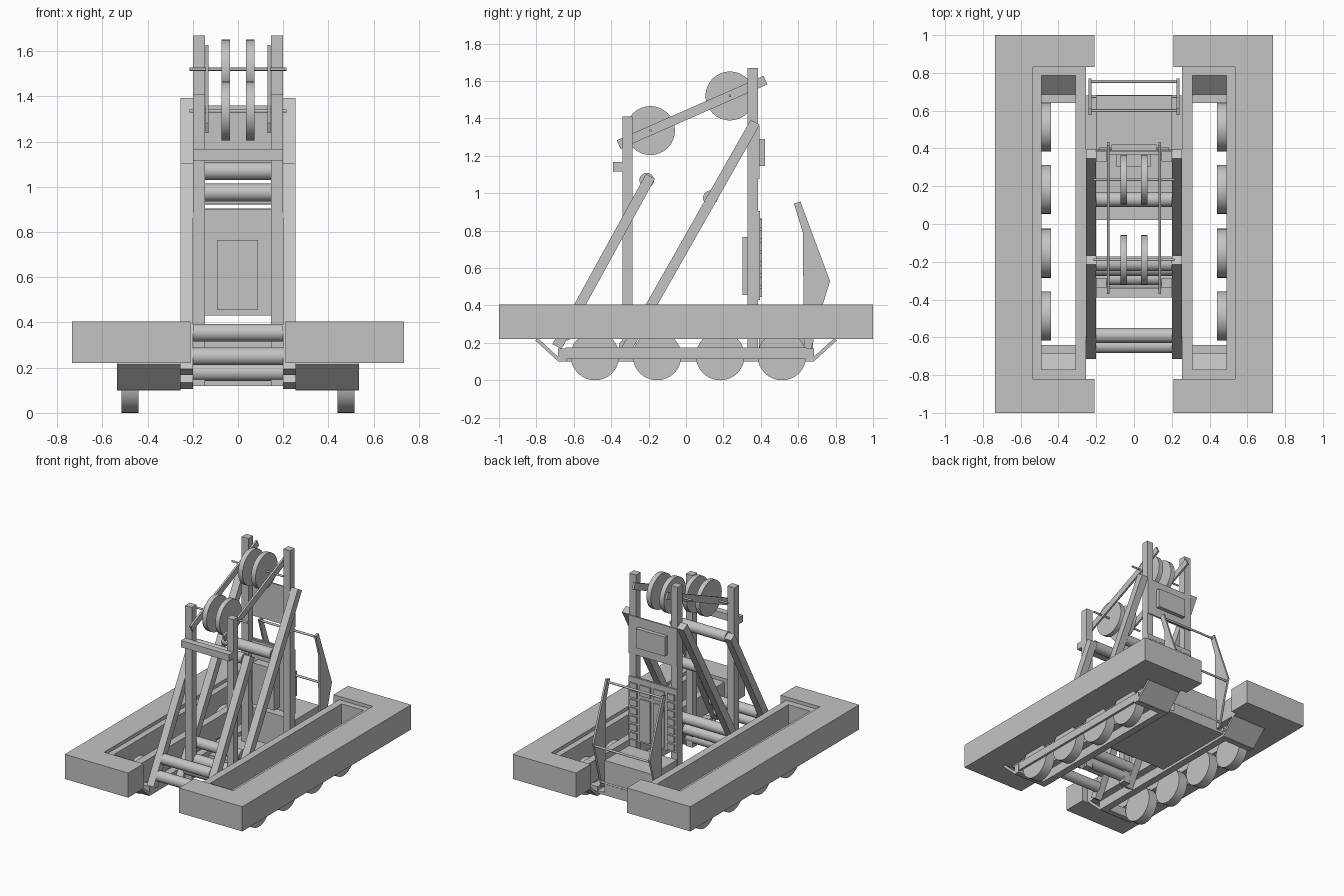
import bpy, bmesh, math
from mathutils import Vector, Matrix

cube = bpy.data.objects.get("Cube")
if cube:
    bpy.data.objects.remove(cube, do_unlink=True)

grey = bpy.data.materials.new("plain_grey")
grey.use_nodes = True
colour = (0.55, 0.55, 0.55, 1)
grey.diffuse_color = colour
grey.node_tree.nodes["Principled BSDF"].inputs["Base Color"].default_value = colour


def finish(name, bm, smooth=False):
    bmesh.ops.recalc_face_normals(bm, faces=bm.faces)
    mesh = bpy.data.meshes.new(name)
    bm.to_mesh(mesh)
    bm.free()
    mesh.materials.append(grey)
    obj = bpy.data.objects.new(name, mesh)
    bpy.context.collection.objects.link(obj)
    if smooth:
        bpy.ops.object.select_all(action="DESELECT")
        obj.select_set(True)
        bpy.context.view_layer.objects.active = obj
        bpy.ops.object.shade_smooth_by_angle(angle=math.radians(40))
    return obj


def box(name, x, y, z):
    bm = bmesh.new()
    size = [b - a for a, b in (x, y, z)]
    mid = [(a + b) / 2 for a, b in (x, y, z)]
    bmesh.ops.create_cube(bm, size=1, matrix=Matrix.Translation(mid) @ Matrix.Diagonal((*size, 1)))
    return finish(name, bm)


def prism(name, points, axis, low, high):
    """Extrude a closed outline along x (points are y, z) or z (points are x, y)."""
    bm = bmesh.new()
    place = (lambda p: (low, *p)) if axis == "x" else (lambda p: (*p, low))
    face = bm.faces.new([bm.verts.new(place(p)) for p in points])
    out = bmesh.ops.extrude_face_region(bm, geom=[face])
    move = Vector((high - low, 0, 0)) if axis == "x" else Vector((0, 0, high - low))
    bmesh.ops.translate(bm, vec=move, verts=[v for v in out["geom"] if isinstance(v, bmesh.types.BMVert)])
    return finish(name, bm)


def beam(name, start, end, width, x0, x1):
    """Straight bar in the y-z plane."""
    a, b = Vector(start), Vector(end)
    d = (b - a).normalized()
    n = Vector((-d.y, d.x)) * width / 2
    return prism(name, [a + n, b + n, b - n, a - n], "x", x0, x1)


def cylinder(name, x0, x1, y, z, r, sides=32):
    bm = bmesh.new()
    m = Matrix.Translation(((x0 + x1) / 2, y, z)) @ Matrix.Rotation(math.pi / 2, 4, "Y")
    bmesh.ops.create_cone(bm, cap_ends=True, segments=sides, radius1=r, radius2=r, depth=x1 - x0, matrix=m)
    return finish(name, bm, True)


for side, s in (("left", 1), ("right", -1)):
    def span(a, b):
        return sorted((s * a, s * b))

    # Side hull and the open frame set into it
    outline = [(.21, -1), (.735, -1), (.735, 1), (.21, 1), (.21, .83), (.535, .83), (.535, -.82), (.21, -.82)]
    prism(side + "_hull", [(s * x, y) for x, y in outline], "z", .22, .405)
    box(side + "_frame_inner", span(.255, .31), (-.82, .83), (.22, .38))
    box(side + "_frame_outer", span(.49, .535), (-.82, .83), (.22, .38))
    for end, y in (("front", (-.82, -.77)), ("back", (.785, .83))):
        box(f"{side}_frame_{end}", span(.31, .49), y, (.22, .38))

    # Running gear
    box(side + "_outer_rail", span(.515, .532), (-.645, .645), (.115, .175))
    box(side + "_inner_rail", span(.255, .31), (-.68, .68), (.1, .17))
    for end, e in (("front", -1), ("back", 1)):
        beam(f"{side}_{end}_skid", (e * .8, .22), (e * .675, .105), .018, *span(.255, .535))
        box(f"{side}_{end}_rail_end", span(.255, .535), sorted((e * .64, e * .685)), (.1, .17))
    for i, y in enumerate((-.487, -.155, .183, .513)):
        cylinder(f"{side}_road_wheel_{i + 1}", *span(.44, .515), y, .13, .13)

    # Tower posts and braces
    box(side + "_rear_post", span(.145, .2), (.33, .385), (.12, 1.67))
    box(side + "_front_post", span(.145, .2), (-.34, -.285), (.12, 1.41))
    beam(side + "_rear_brace", (-.345, .12), (.37, 1.38), .055, *span(.2, .255))
    beam(side + "_front_brace", (-.69, .18), (-.19, 1.09), .055, *span(.2, .255))
    beam(side + "_pulley_bar", (-.36, 1.26), (.425, 1.605), .05, *span(.13, .144))

    # Pulley wheels
    for end, y, z in (("front", -.19, 1.335), ("rear", .235, 1.52)):
        cylinder(f"{side}_{end}_pulley", *span(.036, .072), y, z, .131)

    # Pointed rear blade
    blade = [(.577, .945), (.612, .955), (.77, .53), (.73, .4), (.67, .17), (.63, .17), (.625, .79)]
    prism(side + "_blade", blade, "x", *span(.226, .24))

    # Raised tiles on the lower panel
    for i in range(7):
        z = .445 + i * .062
        box(f"{side}_tile_{i + 1}", span(.125, .185), (.395, .405), (z, z + .046))
    box(side + "_centre_slat", span(.015, .1), (.395, .405), (.445, .76))
    box(side + "_upper_slat", span(.015, .1), (.395, .405), (.785, .865))

# Cross members of the tower
box("front_crossbar", (-.2, .2), (-.39, -.34), (1.117, 1.167))
box("upper_panel", (-.2, .2), (.38, .392), (1.075, 1.36))
box("upper_panel_box", (-.12, .12), (.392, .422), (1.145, 1.29))
box("lower_panel", (-.2, .2), (.38, .395), (.43, .905))
box("front_plate", (-.092, .088), (.302, .37), (.455, .765))
box("lower_panel_front", (-.145, .145), (.368, .382), (.43, .9))

# Pulley axles
for end, y, z in (("front", -.19, 1.335), ("rear", .235, 1.52)):
    cylinder(end + "_pulley_axle", -.215, .215, y, z, .007, 12)

# Rollers between the braces
rollers = [(-.21, 1.07), (.13, .975), (-.59, .355), (-.645, .25), (-.235, .355), (-.285, .25), (-.32, .18)]
for i, (y, z) in enumerate(rollers):
    cylinder(f"roller_{i + 1}", -.2, .2, y, z, .039)

# Rear deck, engine box and blade rods
box("deck", (-.255, .255), (.02, .68), (.12, .14))
box("engine_box", (-.2, .2), (.39, .68), (.14, .38))
for i, (y, z) in enumerate(((.6, .93), (.755, .51), (.675, .21))):
    cylinder(f"blade_rod_{i + 1}", -.24, .24, y, z, .008, 12)
